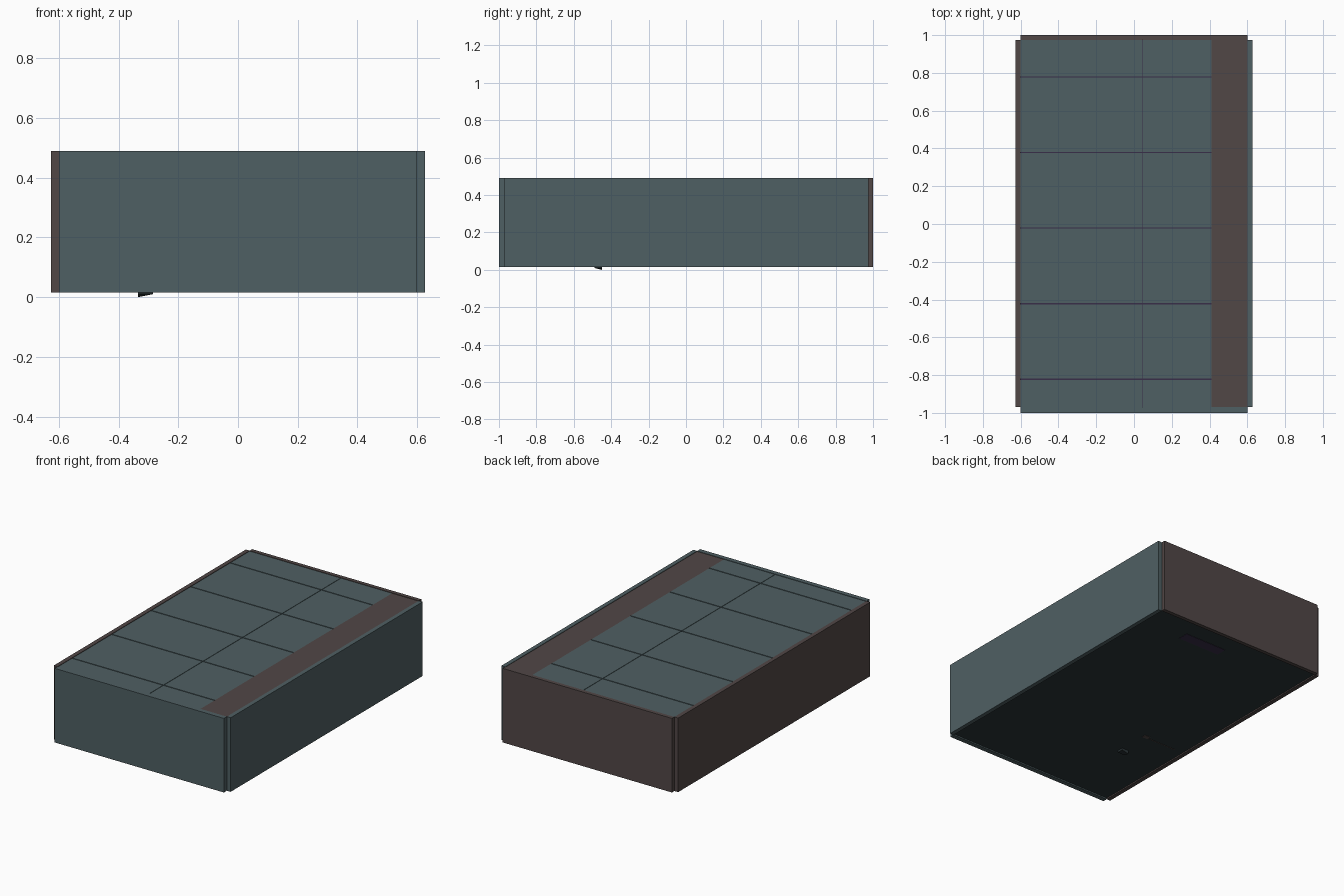
import bpy

cube = bpy.data.objects.get("Cube")
if cube:
    bpy.data.objects.remove(cube, do_unlink=True)


def material(name, r, g, b):
    m = bpy.data.materials.new(name)
    m.use_nodes = True
    m.diffuse_color = (r, g, b, 1)
    bsdf = m.node_tree.nodes["Principled BSDF"]
    bsdf.inputs["Base Color"].default_value = (r, g, b, 1)
    bsdf.inputs["Roughness"].default_value = 0.9
    return m


teal = material("slate teal", 0.078, 0.115, 0.125)
brown = material("dusty brown", 0.083, 0.063, 0.061)
purple = material("dark purple", 0.040, 0.027, 0.065)
dark = material("dark floor teal", 0.025, 0.037, 0.041)


def box(name, x, y, z, mat):
    """Box spanning the given (low, high) ranges."""
    verts = [(a, b, c) for a in x for b in y for c in z]
    faces = [(0, 1, 3, 2), (4, 6, 7, 5), (0, 4, 5, 1),
             (2, 3, 7, 6), (0, 2, 6, 4), (1, 5, 7, 3)]
    mesh = bpy.data.meshes.new(name)
    mesh.from_pydata(verts, [], faces)
    mesh.materials.append(mat)
    obj = bpy.data.objects.new(name, mesh)
    bpy.context.collection.objects.link(obj)
    return obj


# Outer walls, leaving notched corners
low, high = 0.015, 0.49
box("front_wall", (-0.6, 0.6), (-1, -0.97), (low, high), teal)
box("back_wall", (-0.6, 0.6), (0.975, 1), (low, high), brown)
box("left_wall", (0.6, 0.627), (-0.97, 0.975), (low, high), teal)
box("right_wall", (-0.627, -0.6), (-0.97, 0.975), (low, high), brown)

# Floor slab, set up inside the walls
box("floor", (-0.6, 0.6), (-0.97, 0.975), (0.023, 0.04), dark)

# Ceiling: backing, side strip and panels with narrow seams
box("ceiling_backing", (-0.6, 0.41), (-0.97, 0.975), (0.46, 0.482), purple)
box("ceiling_strip", (0.41, 0.6), (-0.97, 0.975), (0.46, 0.487), brown)
gap = 0.003
y_cuts = [-0.97] + [-0.822 + 0.4 * i for i in range(5)] + [0.975]
x_cuts = [-0.6, 0.047, 0.41]
for i, (x0, x1) in enumerate(zip(x_cuts, x_cuts[1:])):
    for j, (y0, y1) in enumerate(zip(y_cuts, y_cuts[1:])):
        left = x0 + (gap / 2 if i else 0)
        right = x1 - (0 if i else gap / 2)
        box(f"ceiling_panel_{i}_{j}", (left, right),
            (y0 + (gap if j else 0), y1 - (gap if j < 5 else 0)),
            (0.482, 0.487), teal)

# Small pieces showing through the underside
box("purple_plate", (0.0, 0.3), (0.78, 0.85), (0.021, 0.03), purple)
box("brown_plate", (-0.33, -0.29), (-0.27, -0.24), (0.021, 0.03), brown)
box("brown_sliver", (-0.54, -0.33), (-0.265, -0.26), (0.021, 0.03), brown)

# Little wedge poking below the floor
wedge = box("floor_wedge", (-0.335, -0.285), (-0.49, -0.45), (0, 0.03), dark)
for v in wedge.data.vertices:
    if v.co.z < 0.01 and (v.co.x > -0.3 or v.co.y < -0.47):
        v.co.z = 0.01
